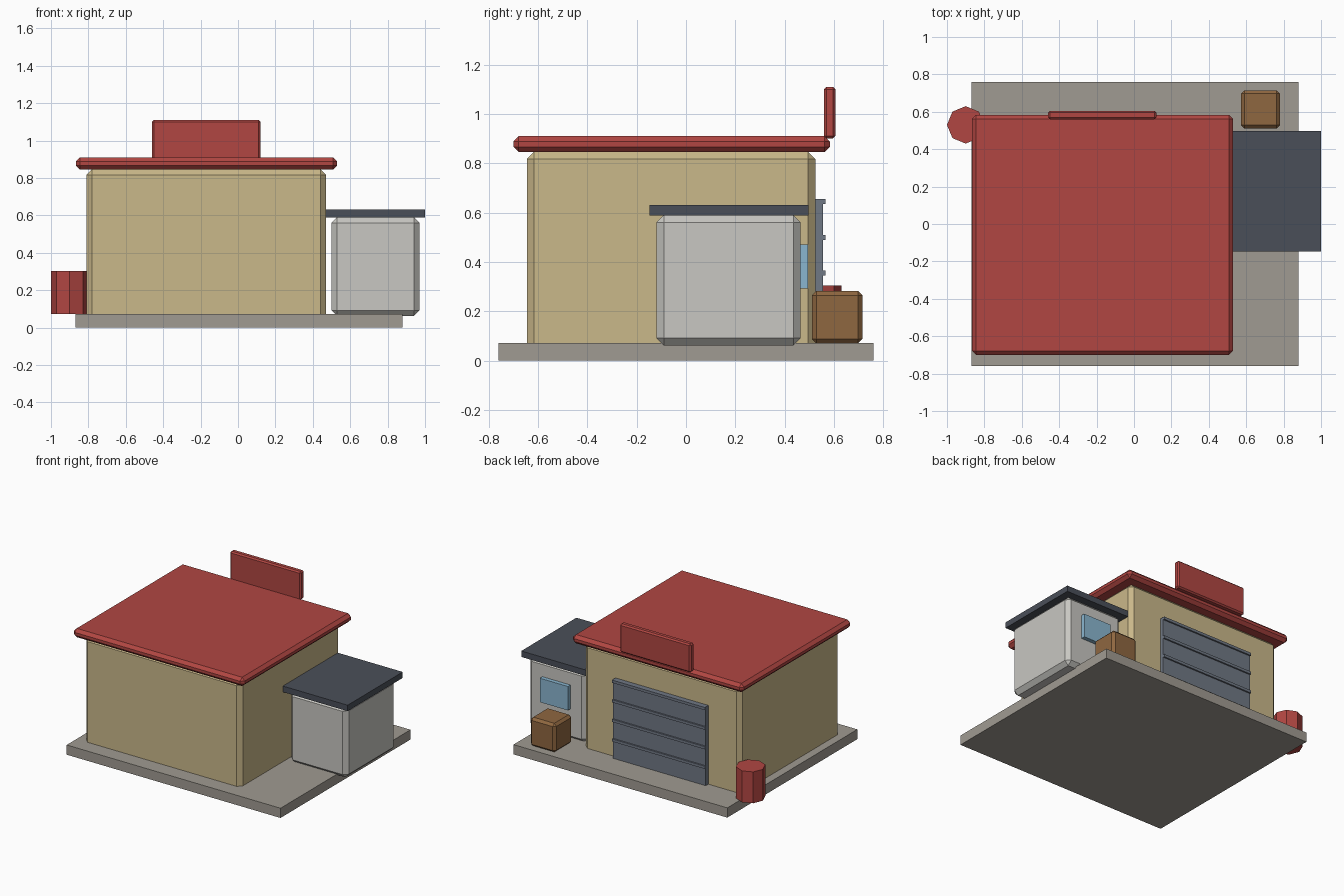
import bpy
import bmesh
import math

if "Cube" in bpy.data.objects:
    bpy.data.objects.remove(bpy.data.objects["Cube"])


def srgb(r, g, b):
    def lin(c):
        c /= 255
        return c / 12.92 if c <= 0.04045 else ((c + 0.055) / 1.055) ** 2.4
    return (lin(r), lin(g), lin(b), 1)


def material(name, rgb):
    m = bpy.data.materials.new(name)
    m.diffuse_color = srgb(*rgb)
    m.use_nodes = True
    m.node_tree.nodes["Principled BSDF"].inputs["Base Color"].default_value = m.diffuse_color
    return m


TAN = material("tan wall", (202, 184, 138))
RED = material("red", (177, 70, 66))
CONCRETE = material("concrete grey", (160, 155, 146))
PALE = material("pale grey", (200, 199, 194))
SLATE = material("dark slate", (74, 79, 89))
STEEL = material("door steel", (112, 120, 133))
WOOD = material("brown wood", (143, 103, 64))
GLASS = material("blue glass", (138, 182, 208))


def finish(name, bm, mat):
    mesh = bpy.data.meshes.new(name)
    bm.to_mesh(mesh)
    bm.free()
    mesh.materials.append(mat)
    obj = bpy.data.objects.new(name, mesh)
    bpy.context.collection.objects.link(obj)
    return obj


def box(name, x, y, z, mat, bevel=0):
    """Box spanning the (low, high) ranges, with an optional flat chamfer."""
    bm = bmesh.new()
    bmesh.ops.create_cube(bm, size=1)
    for v in bm.verts:
        for i, (lo, hi) in enumerate((x, y, z)):
            v.co[i] = hi if v.co[i] > 0 else lo
    obj = finish(name, bm, mat)
    if bevel:
        mod = obj.modifiers.new("chamfer", 'BEVEL')
        mod.width = bevel
        mod.segments = 1
    return obj


# Ground slab
box("base_slab", (-0.87, 0.88), (-0.76, 0.76), (0, 0.072), CONCRETE)

# Main garage with roof and blank sign board
box("main_building", (-0.81, 0.47), (-0.645, 0.525), (0.035, 0.847), TAN, 0.03)
box("main_roof", (-0.867, 0.53), (-0.70, 0.583), (0.845, 0.91), RED, 0.022)
box("sign_board", (-0.46, 0.12), (0.56, 0.605), (0.90, 1.11), RED, 0.01)

# Roller door and its raised slats
box("roller_door", (-0.55, 0.21), (0.515, 0.555), (0.06, 0.655), STEEL)
for i in range(4):
    z = 0.21 + i * 0.145
    box(f"door_slat_{i + 1}", (-0.55, 0.21), (0.545, 0.566),
        (z - 0.01, z + 0.01), STEEL)

# Side office
box("office", (0.50, 0.97), (-0.12, 0.465), (0.062, 0.59), PALE, 0.03)
box("office_roof", (0.47, 1.0), (-0.147, 0.497), (0.588, 0.632), SLATE)
box("office_window", (0.62, 0.85), (0.455, 0.495), (0.293, 0.47), GLASS)

# Wooden crate
box("crate", (0.572, 0.78), (0.51, 0.715), (0.07, 0.283), WOOD, 0.018)

# Eight-sided barrel
bm = bmesh.new()
bmesh.ops.create_cone(bm, cap_ends=True, segments=8, radius1=0.1, radius2=0.1,
                      depth=0.232)
bmesh.ops.translate(bm, verts=bm.verts, vec=(-0.90, 0.53, 0.188))
finish("barrel", bm, RED)
